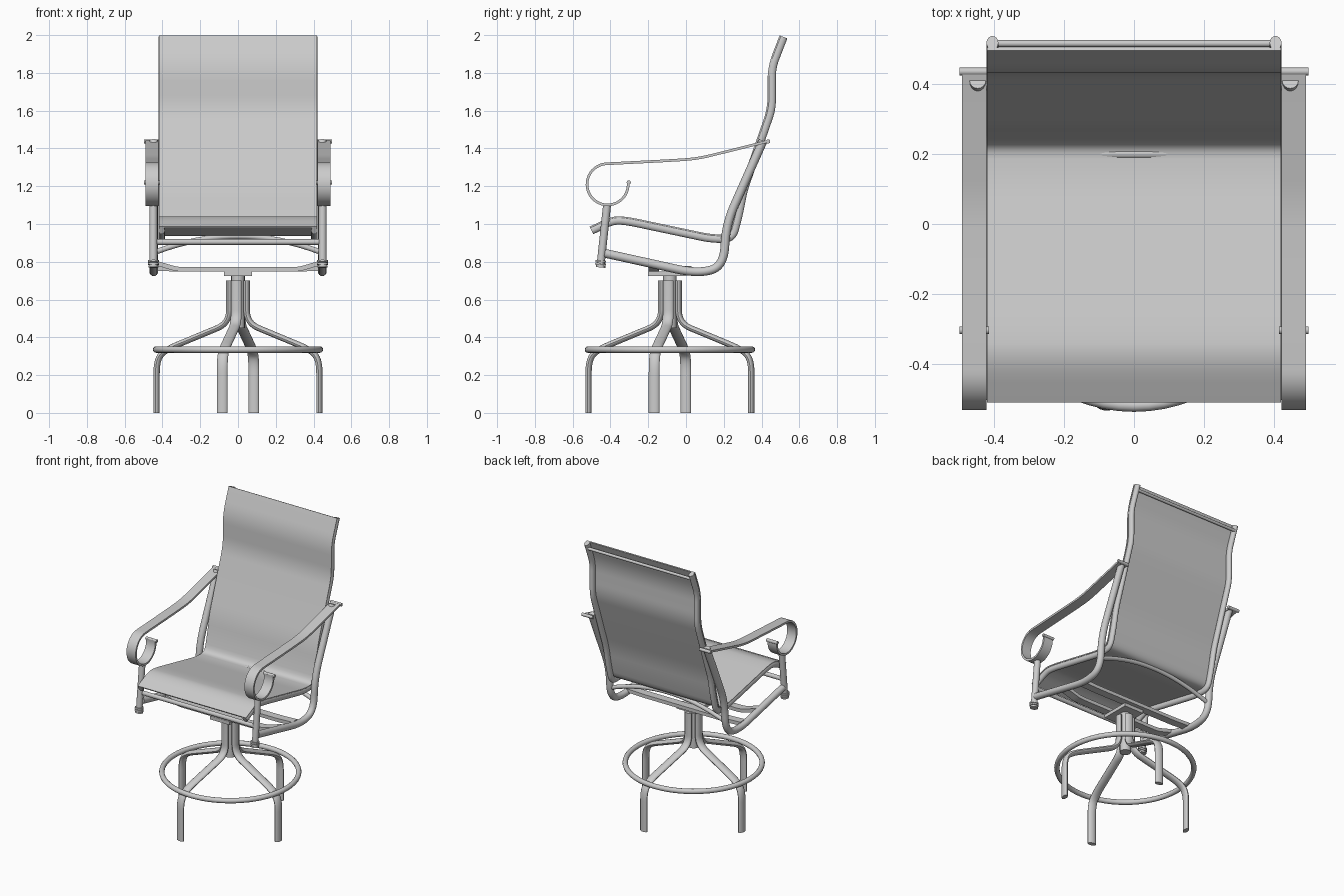
import bpy, bmesh
from math import sin, cos, pi, radians
from mathutils import Vector

cube = bpy.data.objects.get("Cube")
if cube:
    bpy.data.objects.remove(cube, do_unlink=True)

GREY = (0.6, 0.6, 0.6, 1)
mat = bpy.data.materials.new("light grey")
mat.use_nodes = True
mat.diffuse_color = GREY
bsdf = next(n for n in mat.node_tree.nodes if n.type == 'BSDF_PRINCIPLED')
bsdf.inputs["Base Color"].default_value = GREY


def finish(obj, name):
    obj.name = name
    obj.data.materials.append(mat)
    bpy.ops.object.select_all(action='DESELECT')
    obj.select_set(True)
    bpy.context.view_layer.objects.active = obj
    bpy.ops.object.shade_smooth_by_angle(angle=radians(35))


def fillet(pts, d, steps=6):
    """Round the inner corners of a path."""
    pts = [Vector(p) for p in pts]
    out = [pts[0]]
    for a, b, c in zip(pts, pts[1:], pts[2:]):
        p = b + (a - b).normalized() * min(d, (a - b).length * 0.48)
        q = b + (c - b).normalized() * min(d, (c - b).length * 0.48)
        for i in range(steps + 1):
            t = i / steps
            out.append(p * (1 - t) ** 2 + b * 2 * t * (1 - t) + q * t * t)
    return out + [pts[-1]]


def sweep(name, path, axis, wide, thick, flat=False, offset=0):
    """Sweep an oval or flat section along a path lying across the axis."""
    path, axis = [Vector(p) for p in path], Vector(axis).normalized()
    if flat:
        section = [(-1, -1), (1, -1), (1, 1), (-1, 1)]
    else:
        section = [(cos(i * pi / 8), sin(i * pi / 8)) for i in range(16)]
    bm, rings = bmesh.new(), []
    for i, p in enumerate(path):
        tangent = path[min(i + 1, len(path) - 1)] - path[max(i - 1, 0)]
        normal = axis.cross(tangent).normalized()
        rings.append([bm.verts.new(p + axis * u * wide + normal * (v * thick + offset))
                      for u, v in section])
    n = len(section)
    for a, b in zip(rings, rings[1:]):
        for i in range(n):
            bm.faces.new((a[i], a[(i + 1) % n], b[(i + 1) % n], b[i]))
    bm.faces.new(rings[0])
    bm.faces.new(rings[-1])
    bmesh.ops.recalc_face_normals(bm, faces=bm.faces)
    mesh = bpy.data.meshes.new(name)
    bm.to_mesh(mesh)
    bm.free()
    obj = bpy.data.objects.new(name, mesh)
    bpy.context.collection.objects.link(obj)
    finish(obj, name)


def side_path(x, yz):
    return [(x, y, z) for y, z in yz]


X, Y, Z = (1, 0, 0), (0, 1, 0), (0, 0, 1)
HUB_Y = -0.085

# Side profiles, as (y, z)
SEAT = [(-0.5, 0.965), (-0.385, 1.02), (-0.31, 1.015), (0.13, 0.922), (0.245, 0.92),
        (0.28, 1.05), (0.305, 1.18), (0.455, 1.61), (0.455, 1.83), (0.517, 1.99)]
LOWER = [(-0.43, 0.845), (0.06, 0.737), (0.2, 0.775), (0.212, 1.0), (0.408, 1.44)]
ARM = [(0.43, 1.437), (0.06, 1.345), (-0.1, 1.335), (-0.415, 1.319)]

# Sling: one sheet over seat and back
sweep("sling", fillet(side_path(0, SEAT), 0.07), X, 0.419, 0.004, True, 0.019)

for s, side in ((1, "left"), (-1, "right")):
    # Sling rail and outer frame tube
    sweep(side + "_sling_rail", fillet(side_path(s * 0.404, SEAT), 0.05), X, 0.017, 0.021)
    sweep(side + "_frame_tube", fillet(side_path(s * 0.446, LOWER), 0.11, 9), X, 0.023, 0.023)

    # Flat arm ending in a scroll
    top = fillet(side_path(s * 0.456, ARM), 0.07)
    scroll = [(s * 0.456, -0.415 + 0.109 * cos(a), 1.21 + 0.109 * sin(a))
              for a in [pi / 2 + pi * 1.54 * i / 36 for i in range(1, 37)]]
    sweep(side + "_arm", top + scroll, X, 0.035, 0.007, True)
    for part, y, z in (("arm_back_roll", 0.435, 1.437), ("scroll_end_roll", -0.303, 1.22)):
        sweep(f"{side}_{part}", [(s * 0.414, y, z), (s * 0.498, y, z)], Z, 0.011, 0.011)

    # Front post with ringed foot
    sweep(side + "_front_post", side_path(s * 0.448, [(-0.418, 1.1), (-0.453, 0.775)]),
          X, 0.021, 0.021)
    for i, r in enumerate((0.026, 0.029, 0.029)):
        z = 0.775 + i * 0.014
        sweep(f"{side}_post_ring_{i + 1}",
              side_path(s * 0.448, [(-0.452, z - 0.005), (-0.451, z + 0.005)]), X, r, r)

# Cross members
sweep("back_top_rod", [(-0.4, 0.515, 1.955), (0.4, 0.515, 1.955)], Z, 0.01, 0.01)
sweep("seat_front_bar", [(-0.44, -0.435, 0.905), (0.44, -0.435, 0.905)], Y, 0.014, 0.015)
arch = [(x / 10 * 0.44, 0.2, 0.935 - 0.085 * (x / 10) ** 2) for x in range(-10, 11)]
sweep("rear_arched_brace", arch, Y, 0.014, 0.014)
for name, y, end in (("front_swivel_bar", -0.17, 0.795), ("rear_swivel_bar", 0.0, 0.765)):
    bar = [(-0.44, y, end), (-0.32, y, 0.76), (0.32, y, 0.76), (0.44, y, end)]
    sweep(name, fillet(bar, 0.03), Y, 0.028, 0.012, True)

# Swivel
sweep("swivel_plate", [(-0.075, -0.1, 0.737), (0.075, -0.1, 0.737)], Y, 0.1, 0.012, True)
sweep("swivel_post", [(0, HUB_Y, 0.45), (0, HUB_Y, 0.74)], X, 0.036, 0.036)

# Four bent legs around the hub
LEG = [(0.047, 0.702), (0.047, 0.475), (0.39, 0.335), (0.439, 0.28), (0.439, 0)]
for i in range(4):
    a = radians(-11 + 90 * i)
    path = [(r * cos(a), HUB_Y + r * sin(a), z) for r, z in LEG]
    sweep(f"leg_{i + 1}", fillet(path, 0.07, 8), (-sin(a), cos(a), 0), 0.029, 0.016)

# Foot ring
bpy.ops.mesh.primitive_torus_add(location=(0, HUB_Y, 0.335), major_radius=0.434,
                                 minor_radius=0.017, major_segments=64, minor_segments=12)
finish(bpy.context.object, "foot_ring")
